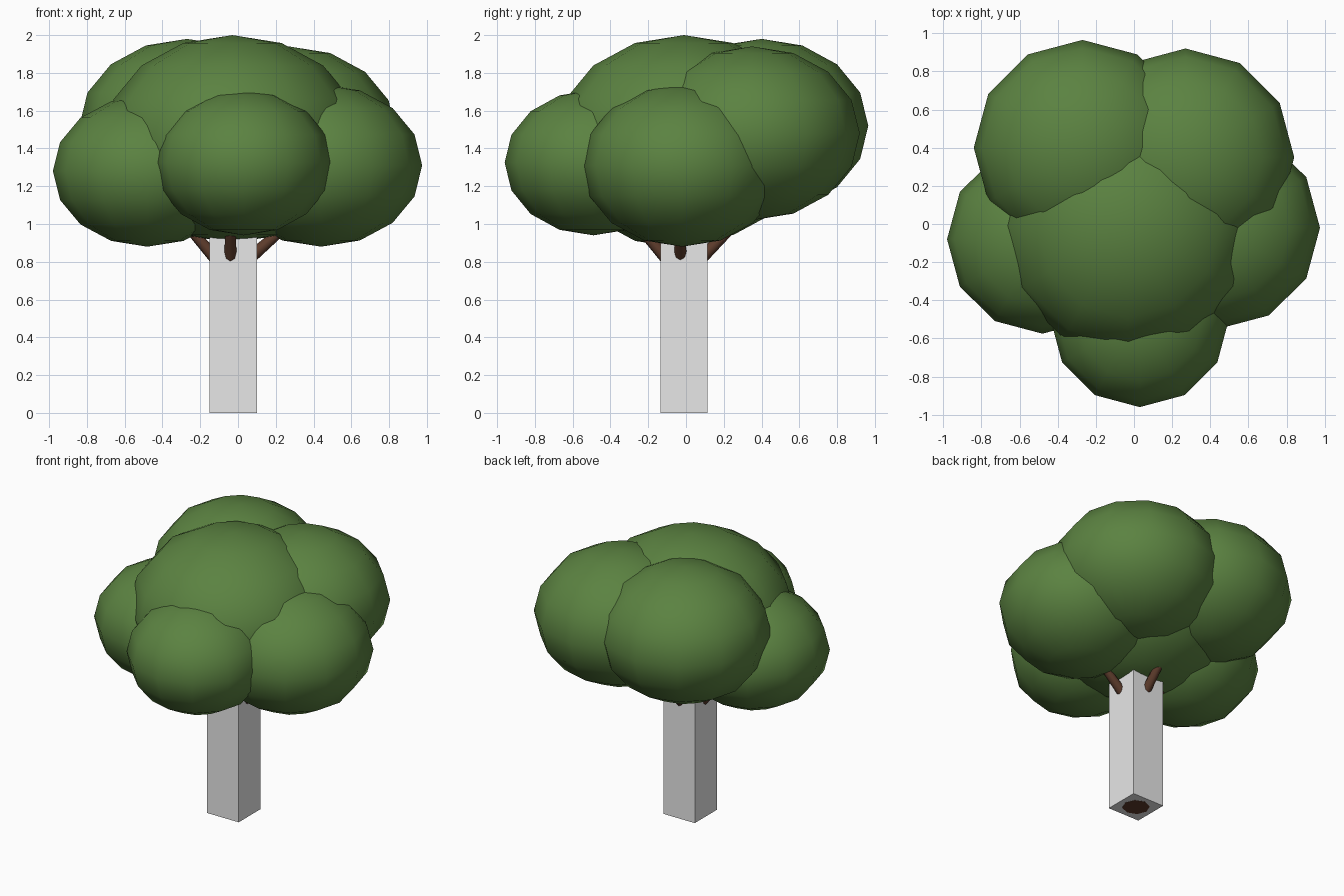
import bpy
from math import radians, sin, cos
from mathutils import Vector

cube = bpy.data.objects.get("Cube")
if cube:
    bpy.data.objects.remove(cube, do_unlink=True)


def make_material(name, rgb):
    mat = bpy.data.materials.new(name)
    mat.use_nodes = True
    mat.diffuse_color = (*rgb, 1)
    mat.node_tree.nodes["Principled BSDF"].inputs["Base Color"].default_value = (*rgb, 1)
    return mat


leaf_green = make_material("leaf green", (0.105, 0.225, 0.053))
bark_brown = make_material("bark brown", (0.11, 0.045, 0.025))
pale_grey = make_material("pale grey", (0.8, 0.8, 0.8))


def finish(name, mat, smooth_angle=None):
    obj = bpy.context.object
    obj.name = name
    obj.data.materials.append(mat)
    if smooth_angle:
        bpy.ops.object.shade_smooth_by_angle(angle=radians(smooth_angle))
    return obj


# Foliage: squashed low-poly spheres, as name: (centre, radii)
clumps = {
    "centre": ((-0.03, -0.01, 1.45), (0.68, 0.68, 0.55)),
    "front": ((0.03, -0.49, 1.325), (0.47, 0.47, 0.385)),
    "left": ((0.44, -0.02, 1.31), (0.535, 0.53, 0.43)),
    "right": ((-0.48, -0.08, 1.28), (0.50, 0.495, 0.40)),
    "back_left": ((0.27, 0.35, 1.48), (0.57, 0.57, 0.46)),
    "back_right": ((-0.27, 0.40, 1.52), (0.57, 0.565, 0.46)),
}
for place, (centre, radii) in clumps.items():
    bpy.ops.mesh.primitive_uv_sphere_add(segments=12, ring_count=8, radius=1, location=centre)
    bpy.context.object.scale = radii
    finish("foliage_" + place, leaf_green, 60)

# Square trunk casing
trunk_x, trunk_y, casing_top = -0.025, -0.01, 0.97
bpy.ops.mesh.primitive_cube_add(size=1, location=(trunk_x, trunk_y, casing_top / 2))
bpy.context.object.scale = (0.25, 0.25, casing_top)
finish("trunk_casing", pale_grey)

# Round trunk core, just showing at the bottom of the casing
bpy.ops.mesh.primitive_cylinder_add(vertices=8, radius=0.09, depth=1.1,
                                    location=(trunk_x, trunk_y, 0.549))
finish("trunk_core", bark_brown, 50)

# Branches rising out of the four sides: (heading, slope, sideways shift)
branches = {
    "left": (0, 41, -0.02),
    "back": (90, 45, 0),
    "right": (180, 49, 0),
    "front": (270, 49, -0.015),
}
for place, (heading, slope, shift) in branches.items():
    h, s = radians(heading), radians(slope)
    outward = Vector((cos(h), sin(h), 0))
    direction = outward * cos(s) + Vector((0, 0, sin(s)))
    side = Vector((-sin(h), cos(h), 0))
    exit_point = Vector((trunk_x, trunk_y, 0.853)) + outward * 0.125 + side * shift
    bpy.ops.mesh.primitive_cone_add(vertices=8, radius1=0.035, radius2=0.022, depth=0.4,
                                    location=exit_point + direction * 0.1)
    bpy.context.object.rotation_euler = direction.to_track_quat("Z", "Y").to_euler()
    finish("branch_" + place, bark_brown, 50)
